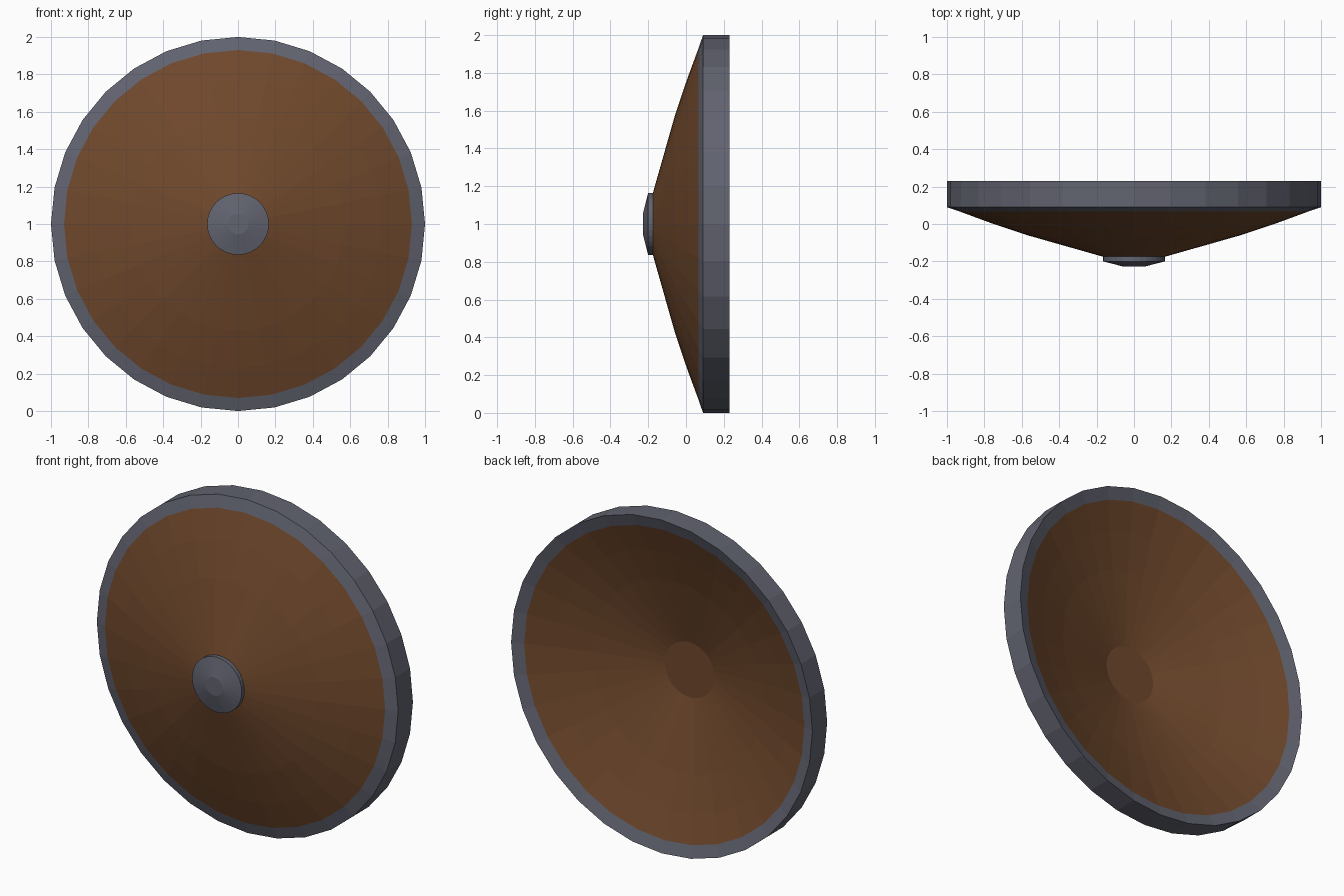
import bpy, bmesh, math

if "Cube" in bpy.data.objects:
    bpy.data.objects.remove(bpy.data.objects["Cube"])

SIDES = 32
THICK = 0.14


def material(name, rgb):
    m = bpy.data.materials.new(name)
    m.diffuse_color = (*rgb, 1)
    m.use_nodes = True
    m.node_tree.nodes["Principled BSDF"].inputs["Base Color"].default_value = m.diffuse_color
    return m


def lathe(name, profiles, mat):
    """Spin (radius, y) profiles about the y axis through z = 1; cap the inner ring of
    a profile that is given as (points, True)."""
    bm = bmesh.new()
    for points, capped in profiles:
        rings = []
        for r, y in points:
            angles = [2 * math.pi * i / SIDES for i in range(SIDES)]
            rings.append([bm.verts.new((r * math.cos(a), y, 1 + r * math.sin(a))) for a in angles])
        for a, b in zip(rings, rings[1:]):
            for i in range(SIDES):
                j = (i + 1) % SIDES
                bm.faces.new((a[i], a[j], b[j], b[i]))
        if capped:
            bm.faces.new(rings[0][::-1])
    bm.normal_update()
    me = bpy.data.meshes.new(name)
    bm.to_mesh(me)
    bm.free()
    me.materials.append(mat)
    ob = bpy.data.objects.new(name, me)
    bpy.context.collection.objects.link(ob)
    return ob


def flip(ob, test):
    """Reverse the faces for which the test holds."""
    bm = bmesh.new()
    bm.from_mesh(ob.data)
    bmesh.ops.reverse_faces(bm, faces=[f for f in bm.faces if test(f)])
    bm.to_mesh(ob.data)
    bm.free()


wood = material("wood", (0.16, 0.065, 0.025))
iron = material("iron", (0.12, 0.125, 0.16))

# Domed wooden board: front surface and the parallel back surface
front = [(0.165, -0.175), (0.57, -0.06), (0.77, 0.007), (0.93, 0.066)]
back = [(r, y + THICK) for r, y in front]
board = lathe("shield_board", [(front, True), (back, True)], wood)
front_faces = {f.index for f in board.data.polygons[:len(board.data.polygons) // 2]}
flip(board, lambda f: (f.normal.y > 0) == (f.index in front_faces))

# Metal rim band around the edge
rim = lathe("rim_band", [([(0.93, 0.066), (1, 0.09), (1, 0.23), (0.93, 0.206)], False)], iron)


def rim_inward(f):
    c = f.calc_center_median()
    if c.y < 0.085:
        return f.normal.y > 0
    if c.y > 0.2:
        return f.normal.y < 0
    return f.normal.x * c.x + f.normal.z * (c.z - 1) < 0


flip(rim, rim_inward)

# Central metal boss
boss = lathe("centre_boss", [([(0.055, -0.228), (0.165, -0.2), (0.165, -0.172)], True)], iron)
flip(boss, lambda f: f.normal.y > 0.1 or (abs(f.normal.y) < 0.1 and
     f.normal.x * f.calc_center_median().x + f.normal.z * (f.calc_center_median().z - 1) < 0))
